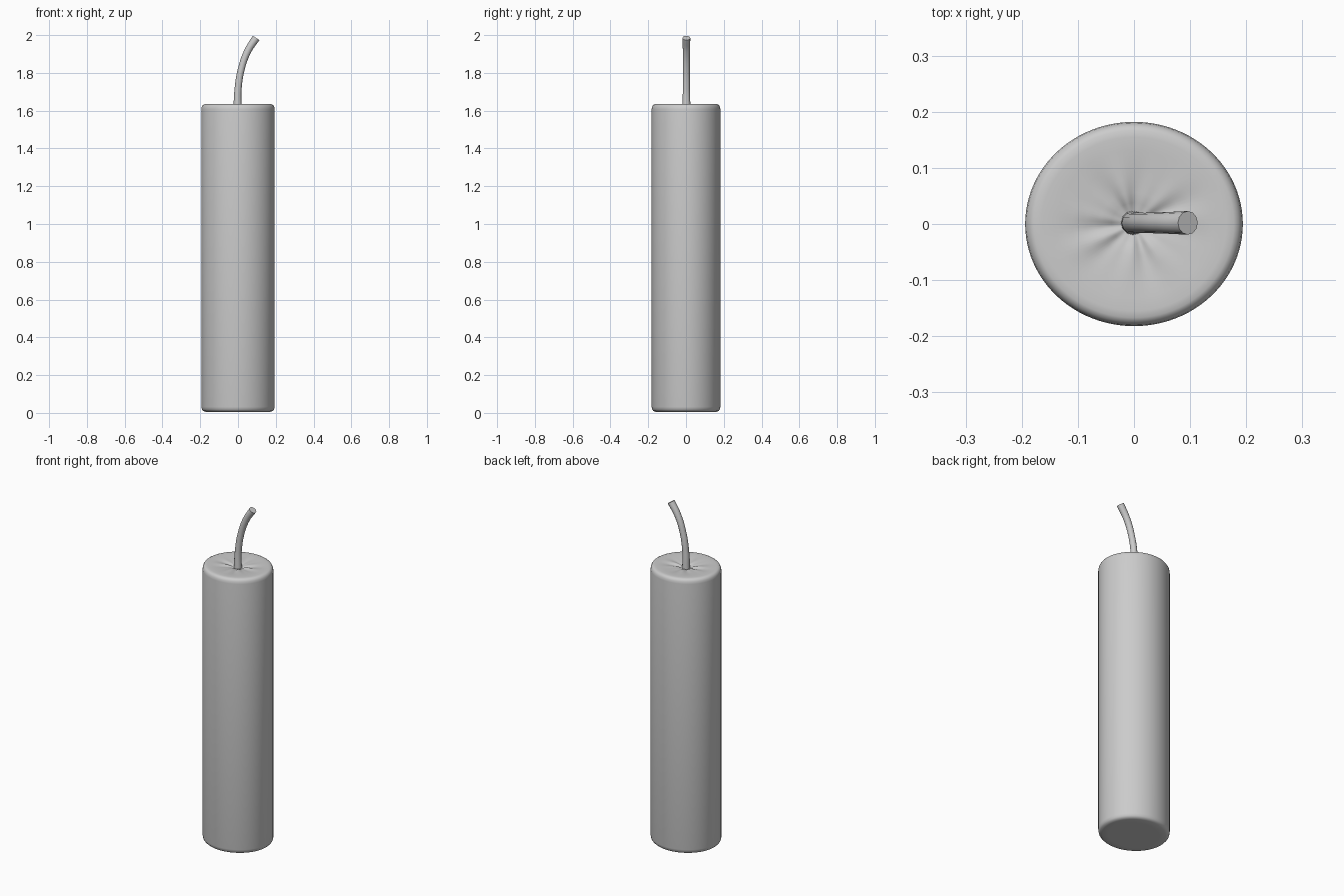
import bpy, bmesh, math

cube = bpy.data.objects.get("Cube")
if cube:
    bpy.data.objects.remove(cube, do_unlink=True)

# Single plain grey colour
grey = bpy.data.materials.new("plain_grey")
grey.use_nodes = True
colour = (0.6, 0.6, 0.6, 1)
grey.diffuse_color = colour
grey.node_tree.nodes["Principled BSDF"].inputs["Base Color"].default_value = colour


def finish(obj, angle):
    obj.data.materials.append(grey)
    bpy.ops.object.select_all(action='DESELECT')
    obj.select_set(True)
    bpy.context.view_layer.objects.active = obj
    bpy.ops.object.shade_smooth_by_angle(angle=math.radians(angle))


def pleat(angle, r):
    """Shallow uneven creases running outward from the wick."""
    fade = math.exp(-((r - 0.06) / 0.045) ** 2)
    wave = math.sin(7 * angle + 1.2) + 0.6 * math.sin(11 * angle)
    return 0.0025 * fade * wave


# Candle body: oval lathe with rounded rims, a pleated top and a flat base
SIDES, RX, RY = 96, 0.194, 0.182
base = [(0.06, 0.006), (0.14, 0.005), (0.172, 0.006), (0.184, 0.01), (0.191, 0.018), (RX, 0.032)]
top = [(RX, 1.607), (0.192, 1.62), (0.186, 1.63), (0.178, 1.634), (0.165, 1.635),
       (0.14, 1.634), (0.11, 1.632), (0.085, 1.63), (0.06, 1.628), (0.04, 1.625), (0.022, 1.618)]
bm = bmesh.new()
rings = []
for r, z in base + top:
    ring = []
    for i in range(SIDES):
        a = math.tau * i / SIDES
        lift = pleat(a, r) if z > 1 else 0
        ring.append(bm.verts.new((r * math.cos(a), r * math.sin(a) * RY / RX, z + lift)))
    rings.append(ring)
for low, high in zip(rings, rings[1:]):
    for i in range(SIDES):
        j = (i + 1) % SIDES
        bm.faces.new((low[i], low[j], high[j], high[i]))
bm.faces.new(rings[0][::-1])
bm.faces.new(rings[-1])
mesh = bpy.data.meshes.new("candle_body")
bm.to_mesh(mesh)
bm.free()
body = bpy.data.objects.new("candle_body", mesh)
bpy.context.collection.objects.link(body)
finish(body, 50)

# Wick: round cord leaning towards the left, slightly thicker at the tip
curve = bpy.data.curves.new("wick", 'CURVE')
curve.dimensions = '3D'
curve.bevel_depth = 0.02
curve.bevel_resolution = 4
curve.resolution_u = 10
curve.use_fill_caps = True
spline = curve.splines.new('BEZIER')
path = [(-0.002, 1.6, 1.1), (0.0, 1.71, 0.93), (0.02, 1.83, 0.9), (0.054, 1.92, 0.95), (0.096, 1.985, 1.05)]
spline.bezier_points.add(len(path) - 1)
for p, (x, z, radius) in zip(spline.bezier_points, path):
    p.co = (x, 0.002, z)
    p.radius = radius
    p.handle_left_type = p.handle_right_type = 'AUTO'
wick = bpy.data.objects.new("wick", curve)
bpy.context.collection.objects.link(wick)
bpy.ops.object.select_all(action='DESELECT')
wick.select_set(True)
bpy.context.view_layer.objects.active = wick
bpy.ops.object.convert(target='MESH')
finish(bpy.context.view_layer.objects.active, 50)
